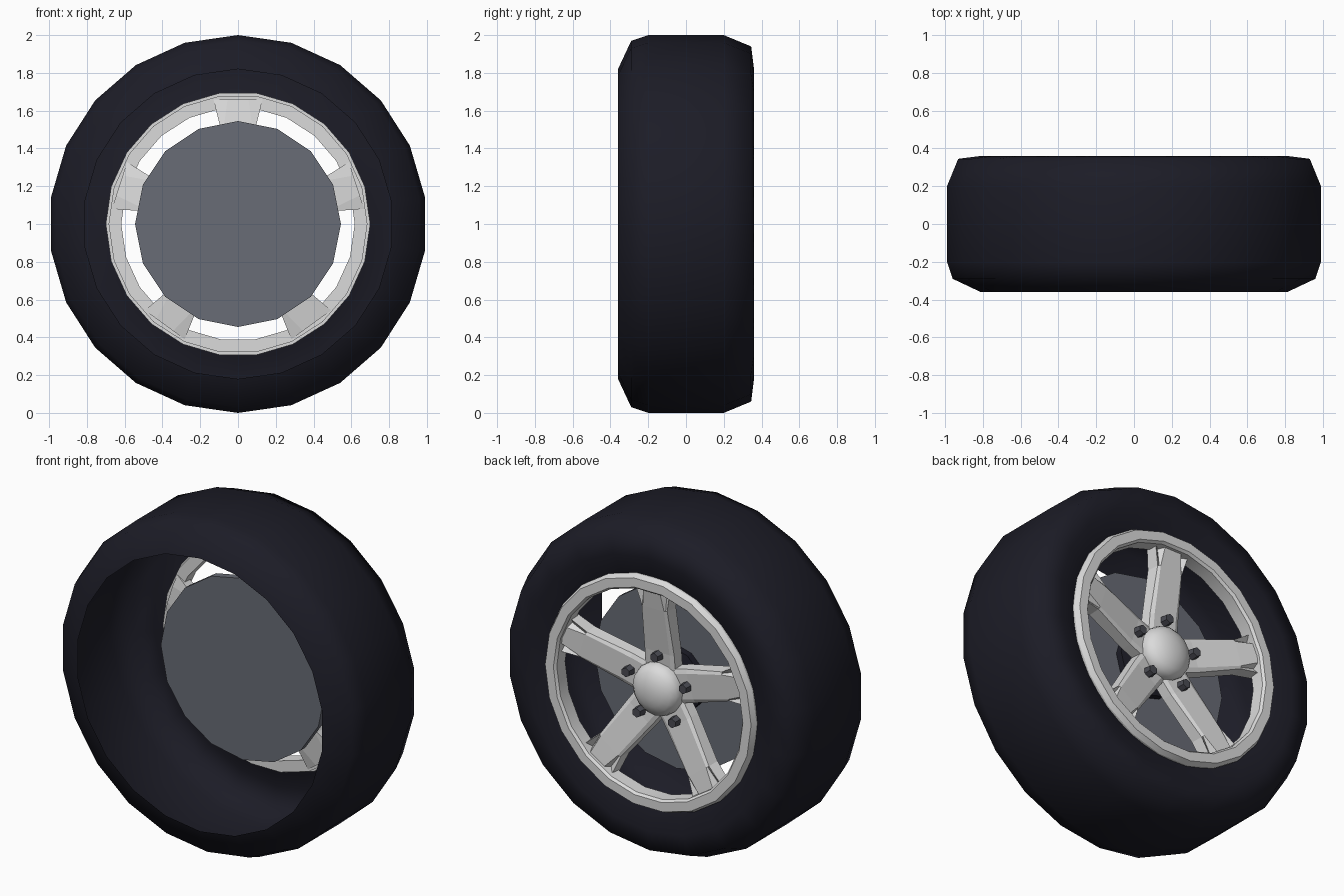
import bpy
import bmesh
from math import sin, cos, pi, radians
from mathutils import Matrix, Vector

old = bpy.data.objects.get("Cube")
if old:
    bpy.data.objects.remove(old, do_unlink=True)

AXLE = Vector((0, 0, 1))


def material(name, rgb, rough=0.6):
    m = bpy.data.materials.new(name)
    m.use_nodes = True
    m.diffuse_color = (*rgb, 1)
    bsdf = m.node_tree.nodes["Principled BSDF"]
    bsdf.inputs["Base Color"].default_value = (*rgb, 1)
    bsdf.inputs["Roughness"].default_value = rough
    return m


RUBBER = material("black_rubber", (0.0115, 0.0115, 0.0195))
ALLOY = material("silver_alloy", (0.71, 0.71, 0.71))
STEEL = material("grey_steel", (0.14, 0.15, 0.18))
BOLT = material("dark_bolt", (0.07, 0.072, 0.088))


def finish(name, bm, mat, smooth=None):
    """Turn a bmesh into an object, facing its surface outwards."""
    bmesh.ops.recalc_face_normals(bm, faces=bm.faces)
    far = max(bm.faces, key=lambda f: (f.calc_center_median() - AXLE).length)
    if far.normal.dot(far.calc_center_median() - AXLE) < 0:
        bmesh.ops.reverse_faces(bm, faces=bm.faces)
    me = bpy.data.meshes.new(name)
    bm.to_mesh(me)
    bm.free()
    me.materials.append(mat)
    ob = bpy.data.objects.new(name, me)
    bpy.context.collection.objects.link(ob)
    if smooth:
        bpy.ops.object.select_all(action='DESELECT')
        ob.select_set(True)
        bpy.context.view_layer.objects.active = ob
        bpy.ops.object.shade_smooth_by_angle(angle=radians(smooth))


def lathe(name, profile, sides, mat, loop=False, caps=False, phase=0.0, smooth=None):
    """Spin a (y, radius) profile around the wheel axis."""
    bm = bmesh.new()
    rings = []
    for y, r in profile:
        angles = [2 * pi * (i + phase) / sides for i in range(sides)]
        rings.append([bm.verts.new((r * sin(a), y, 1 + r * cos(a))) for a in angles])
    pairs = list(zip(rings, rings[1:]))
    if loop:
        pairs.append((rings[-1], rings[0]))
    for a, b in pairs:
        for i in range(sides):
            j = (i + 1) % sides
            bm.faces.new((a[i], a[j], b[j], b[i]))
    if caps:
        bm.faces.new(rings[0])
        bm.faces.new(rings[-1])
    finish(name, bm, mat, smooth)


# Tyre: an open shell, wide open at the front and narrowed to the rim at the back
tyre = [(-0.36, 0.82), (-0.29, 0.97), (-0.20, 1.0), (0.20, 1.0),
        (0.345, 0.94), (0.36, 0.82), (0.315, 0.69)]
lathe("tyre", tyre, 22, RUBBER, smooth=80)

# Rim ring with a lip that grips the tyre
rim = [(0.265, 0.685), (0.305, 0.685), (0.305, 0.70), (0.33, 0.70),
       (0.36, 0.685), (0.36, 0.63), (0.345, 0.618), (0.265, 0.618)]
lathe("rim_ring", rim, 22, ALLOY, loop=True, phase=0.5, smooth=25)

# Brake disc and the axle behind the hub
lathe("brake_disc", [(0.045, 0.545), (0.09, 0.545)], 16, STEEL, caps=True)
lathe("axle_flange", [(0.09, 0.20), (0.13, 0.20), (0.145, 0.12), (0.20, 0.10)],
      12, RUBBER, caps=True)

# Hub body and domed cap
lathe("hub", [(0.17, 0.17), (0.245, 0.17)], 20, ALLOY, caps=True, smooth=30)
dome = [(0.23, 0.155)] + [(0.27 + 0.085 * sin(a), 0.155 * cos(a))
                          for a in (radians(d) for d in (0, 20, 40, 60, 78))]
lathe("hub_cap", dome, 16, ALLOY, caps=True, smooth=50)


def spoke_section(bm, r, top, bottom, edge, valley, ridge, dip, lift):
    """Cross-section with a raised middle, a groove on each side and outer prongs."""
    half = [(ridge, top), (valley, top - dip), (edge, top - 0.01),
            (edge + 0.006, bottom + lift), (ridge + 0.006, bottom)]
    pts = [(-x, y) for x, y in reversed(half)] + half
    return [bm.verts.new((x, y, 1 + r)) for x, y in pts]


def make_spoke(name, angle):
    bm = bmesh.new()
    rows = [spoke_section(bm, 0.04, 0.245, 0.175, 0.100, 0.088, 0.075, 0.005, 0),
            spoke_section(bm, 0.22, 0.262, 0.190, 0.098, 0.086, 0.074, 0.005, 0),
            spoke_section(bm, 0.50, 0.310, 0.225, 0.085, 0.078, 0.071, 0.005, 0),
            spoke_section(bm, 0.66, 0.335, 0.250, 0.124, 0.075, 0.049, 0.055, 0.012)]
    for a, b in zip(rows, rows[1:]):
        n = len(a)
        for i in range(n):
            j = (i + 1) % n
            bm.faces.new((a[i], a[j], b[j], b[i]))
    bm.faces.new(rows[0])
    bm.faces.new(rows[-1])
    turn = Matrix.Translation(AXLE) @ Matrix.Rotation(angle, 4, 'Y') @ Matrix.Translation(-AXLE)
    bm.transform(turn)
    finish(name, bm, ALLOY)


def make_bolt(name, angle):
    bm = bmesh.new()
    bmesh.ops.create_cone(bm, cap_ends=True, segments=6, radius1=0.034, radius2=0.028, depth=0.06)
    bm.transform(Matrix.Rotation(-pi / 2, 4, 'X'))
    bm.transform(Matrix.Translation(AXLE + Vector((0.2 * sin(angle), 0.274, 0.2 * cos(angle)))))
    finish(name, bm, BOLT)


# Five spokes, each with one wheel bolt
for k in range(5):
    a = 2 * pi * k / 5
    make_spoke(f"spoke_{k + 1}", a)
    make_bolt(f"wheel_bolt_{k + 1}", a)
